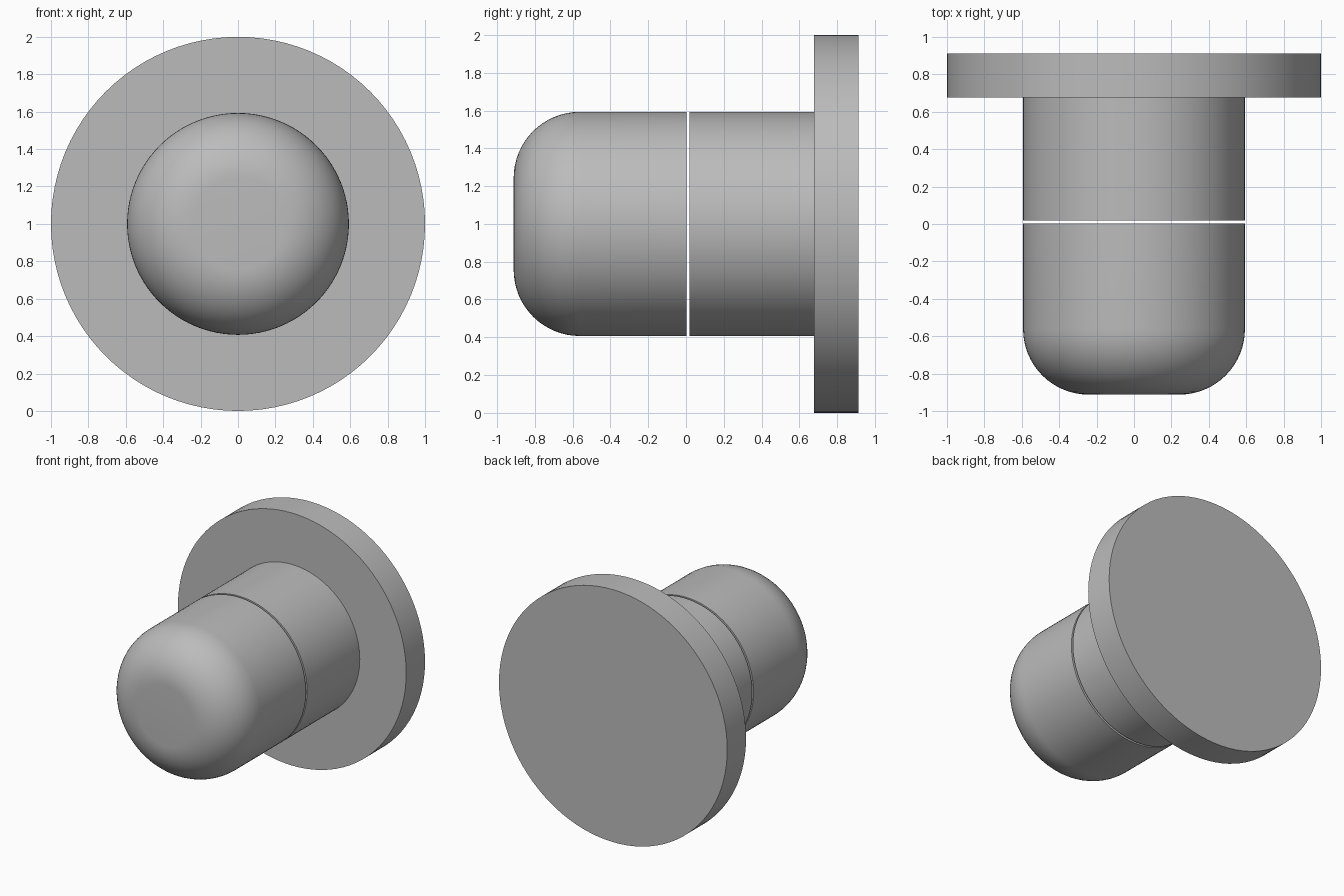
import bpy
import bmesh
import math
from mathutils import Vector, Matrix

cube = bpy.data.objects.get("Cube")
if cube:
    bpy.data.objects.remove(cube)

STEPS = 96
CENTRE_Z = 1.0

grey = bpy.data.materials.new("plain_grey")
grey.use_nodes = True
colour = (0.5, 0.5, 0.5, 1)
grey.diffuse_color = colour
grey.node_tree.nodes["Principled BSDF"].inputs["Base Color"].default_value = colour


def turned_part(name, profile):
    """Turn a (radius, y) profile around the horizontal axis."""
    bm = bmesh.new()
    verts = [bm.verts.new((r, y, 0)) for r, y in profile]
    edges = [bm.edges.new(pair) for pair in zip(verts, verts[1:])]
    bmesh.ops.spin(bm, geom=verts + edges, cent=(0, 0, 0), axis=(0, 1, 0),
                   angle=math.tau, steps=STEPS)
    bmesh.ops.remove_doubles(bm, verts=bm.verts, dist=1e-4)
    bmesh.ops.recalc_face_normals(bm, faces=bm.faces)
    bmesh.ops.translate(bm, verts=bm.verts, vec=(0, 0, CENTRE_Z))
    mesh = bpy.data.meshes.new(name)
    bm.to_mesh(mesh)
    bm.free()
    mesh.materials.append(grey)
    obj = bpy.data.objects.new(name, mesh)
    bpy.context.collection.objects.link(obj)
    bpy.ops.object.select_all(action="DESELECT")
    obj.select_set(True)
    bpy.context.view_layer.objects.active = obj
    bpy.ops.object.shade_smooth_by_angle(angle=math.radians(30))
    return obj


def disc(name, radius, front, back):
    return turned_part(name, [(0, front), (radius, front), (radius, back), (0, back)])


# Round mounting plate and the stem in front of it
disc("base_plate", 1.0, 0.677, 0.912)
disc("stem", 0.593, 0.018, 0.677)

# Rounded knob, parted from the stem by a thin gap
RADIUS, FILLET, FRONT = 0.593, 0.35, -0.912
arc = [math.pi / 2 * i / 16 for i in range(17)]
rounded = [(RADIUS - FILLET + FILLET * math.sin(a),
            FRONT + FILLET - FILLET * math.cos(a)) for a in arc]
turned_part("rounded_knob", [(0, FRONT)] + rounded + [(RADIUS, 0.002), (0, 0.002)])
